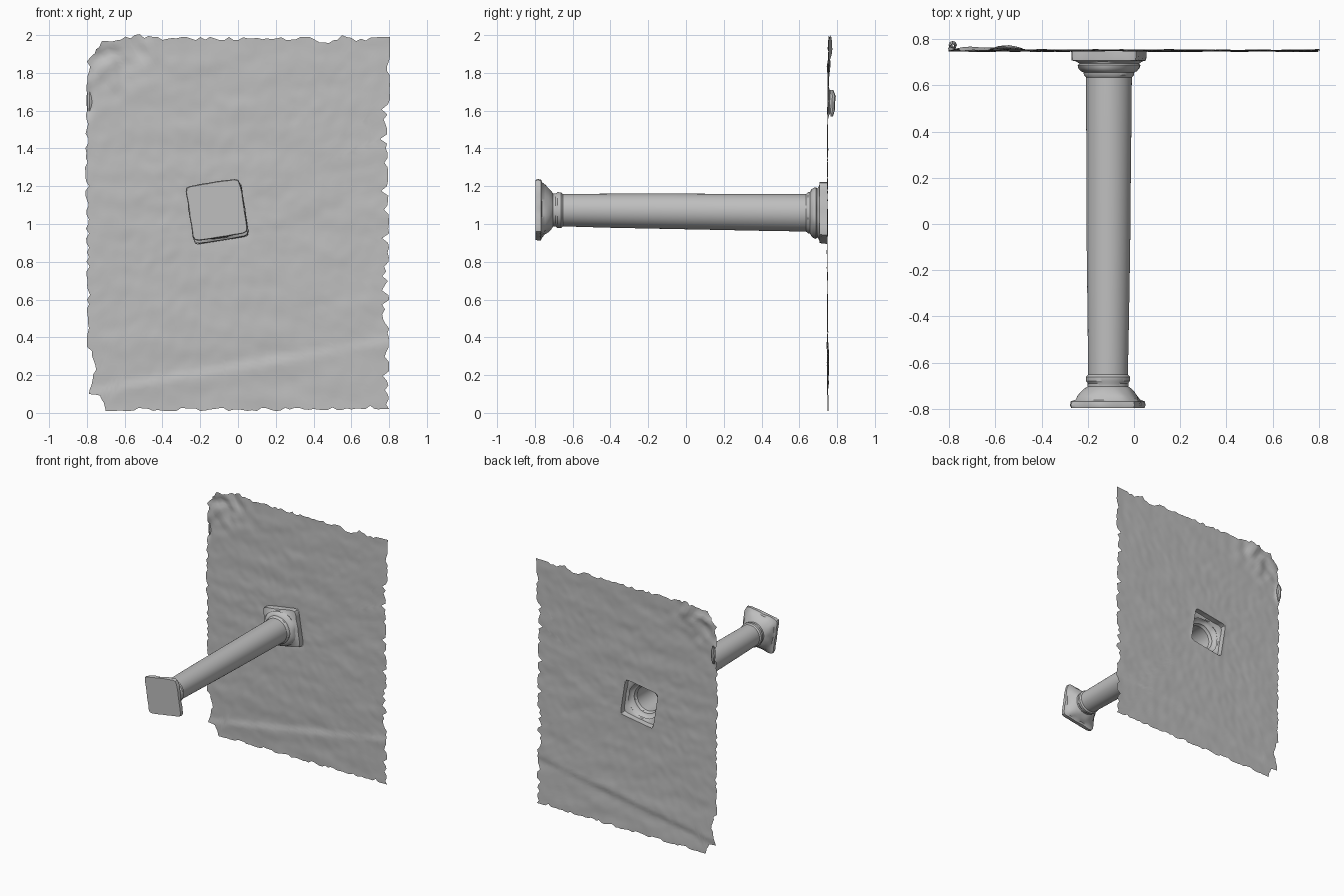
import bpy, bmesh, math, random
from mathutils import Vector, noise

if "Cube" in bpy.data.objects:
    bpy.data.objects.remove(bpy.data.objects["Cube"])

random.seed(4)
TILT = math.radians(9)          # twist of the square blocks about the column axis
FRONT_C, BACK_C = (-0.113, 1.075), (-0.108, 1.058)   # axis (x, z) at each end

stone = bpy.data.materials.new("grey stone")
stone.diffuse_color = (0.52, 0.52, 0.52, 1)
stone.use_nodes = True
stone.node_tree.nodes["Principled BSDF"].inputs["Base Color"].default_value = stone.diffuse_color


def section(angle, half, power):
    """Point of a rounded square (high power) or circle (power 2)."""
    a = angle - TILT
    r = half / (abs(math.cos(a)) ** power + abs(math.sin(a)) ** power) ** (1 / power)
    return r * math.cos(angle), r * math.sin(angle)


def skin(name, rings, cap_first=False):
    """Join successive closed rings of points into a surface."""
    bm = bmesh.new()
    vs = [[bm.verts.new(p) for p in ring] for ring in rings]
    n = len(vs[0])
    for a, b in zip(vs, vs[1:]):
        for j in range(n):
            k = (j + 1) % n
            bm.faces.new((a[j], b[j], b[k], a[k]))
    if cap_first:
        bm.faces.new(vs[0])
    me = bpy.data.meshes.new(name)
    bm.to_mesh(me)
    bm.free()
    ob = bpy.data.objects.new(name, me)
    bpy.context.collection.objects.link(ob)
    me.materials.append(stone)
    bpy.ops.object.select_all(action='DESELECT')
    ob.select_set(True)
    bpy.context.view_layer.objects.active = ob
    bpy.ops.object.shade_smooth_by_angle(angle=math.radians(35))
    return ob


def column_part(name, profile, cap=False):
    """Profile rows: y, half width, squareness, weathering."""
    rings = []
    for y, half, power, rough in profile:
        t = (y + 0.8) / 1.55
        cx = FRONT_C[0] + t * (BACK_C[0] - FRONT_C[0])
        cz = FRONT_C[1] + t * (BACK_C[1] - FRONT_C[1])
        ring = []
        for j in range(64):
            a = TILT + math.tau * j / 64
            x, z = section(a, half, power)
            k = 1 + rough * noise.noise(Vector((x * 18, y * 25, z * 18)))
            ring.append((cx + x * k, y, cz + z * k))
        rings.append(ring)
    return skin(name, rings, cap)


# square end block with worn mouldings, closed at the front
column_part("capital", [
    (-0.797, 0.143, 14, 0.02), (-0.785, 0.147, 14, 0.03), (-0.768, 0.145, 12, 0.05),
    (-0.762, 0.132, 7, 0.07), (-0.745, 0.125, 4, 0.08), (-0.728, 0.112, 3, 0.06),
    (-0.712, 0.100, 2.2, 0.04), (-0.704, 0.088, 2, 0.01), (-0.690, 0.088, 2, 0),
    (-0.680, 0.095, 2, 0.01), (-0.662, 0.095, 2, 0.01), (-0.652, 0.086, 2, 0)], True)

# slightly swelling round shaft
column_part("shaft", [
    (-0.652, 0.086, 2, 0), (-0.4, 0.090, 2, 0.01), (-0.1, 0.094, 2, 0.01),
    (0.2, 0.096, 2, 0.01), (0.45, 0.098, 2, 0.01), (0.635, 0.099, 2, 0)])

# stepped base, open at the back where it meets the ground sheet
column_part("base", [
    (0.635, 0.099, 2, 0), (0.645, 0.108, 2, 0.02), (0.657, 0.110, 2, 0.02),
    (0.662, 0.122, 2, 0.03), (0.675, 0.133, 2.1, 0.03), (0.688, 0.136, 2.3, 0.03),
    (0.694, 0.128, 2.6, 0.03), (0.704, 0.134, 4, 0.04), (0.708, 0.145, 12, 0.03),
    (0.725, 0.147, 14, 0.02), (0.750, 0.147, 14, 0)])

# torn outline of the ground sheet, counter-clockwise from the lower left
corners = [(-0.70, 0.01), (0.20, 0.01), (0.80, 0.02), (0.80, 0.95), (0.79, 1.50),
           (0.805, 1.66), (0.805, 1.99), (0.60, 1.985), (0.55, 2.0), (0.46, 1.96),
           (0.38, 1.99), (-0.45, 1.99), (-0.52, 2.005), (-0.72, 1.97), (-0.80, 1.86),
           (-0.81, 1.30), (-0.80, 0.60), (-0.80, 0.35), (-0.765, 0.28), (-0.79, 0.10),
           (-0.73, 0.09)]
outline = []
for (x0, z0), (x1, z1) in zip(corners, corners[1:] + corners[:1]):
    steps = max(1, round(math.hypot(x1 - x0, z1 - z0) / 0.025))
    for s in range(steps):
        x, z = x0 + (x1 - x0) * s / steps, z0 + (z1 - z0) * s / steps
        if s:
            wear = random.random() ** 2
            if abs(x) > 0.75:                      # ragged sides
                x -= math.copysign((0.04 if x > 0 and z < 1.65 else 0.022) * wear, x)
            else:                                  # ragged top and bottom
                z += (0.02 if z < 1 else -0.018) * wear
        outline.append((x, z))


def bump(x, z, cx, cz, sx, sz):
    return math.exp(-((x - cx) / sx) ** 2 - ((z - cz) / sz) ** 2)


def sheet_y(x, z):
    """Gentle warp, crumpled upper left corner and a long low crease."""
    y = 0.748 + 0.006 * (z - 0.9) ** 2
    y += 0.004 * noise.noise(Vector((x * 4, 0, z * 9)))
    y += 0.002 * noise.noise(Vector((x * 17, 3, z * 17)))
    corner = bump(x, z, -0.70, 1.92, 0.25, 0.18)
    y += corner * 0.022 * noise.noise(Vector((x * 14, 7, z * 14)))
    y += 0.014 * bump(x, z, -0.57, 1.95, 0.09, 0.12)
    y += 0.036 * bump(x, z, -0.80, 1.64, 0.022, 0.055)
    d = z - (0.25 + 0.17 * x)
    y += 0.005 * math.tanh(d / 0.015) * math.exp(-(d / 0.09) ** 2)
    return y


# ground sheet spreads in rings from the square opening to the torn outline
rings = []
LAYERS = 40
for i in range(LAYERS + 1):
    t = i / LAYERS
    ring = []
    for x, z in outline:
        hx, hz = section(math.atan2(z - BACK_C[1], x - BACK_C[0]), 0.147, 14)
        px = BACK_C[0] + hx + (x - BACK_C[0] - hx) * t
        pz = BACK_C[1] + hz + (z - BACK_C[1] - hz) * t
        y = sheet_y(px, pz) if i else 0.750
        ring.append((px, y, pz))
    rings.append(ring)
skin("ground_sheet", rings)

# small curled scrap standing behind the left edge
scrap = []
for k in range(5):
    z = 1.57 + 0.035 * k
    r = (0.006, 0.014, 0.017, 0.018, 0.008)[k]
    scrap.append([(-0.785 + r * math.cos(a), 0.772 + r * math.sin(a) + 0.003 * (k % 2), z)
                  for a in (math.tau * j / 8 for j in range(8))])
skin("curled_scrap", scrap, False)
